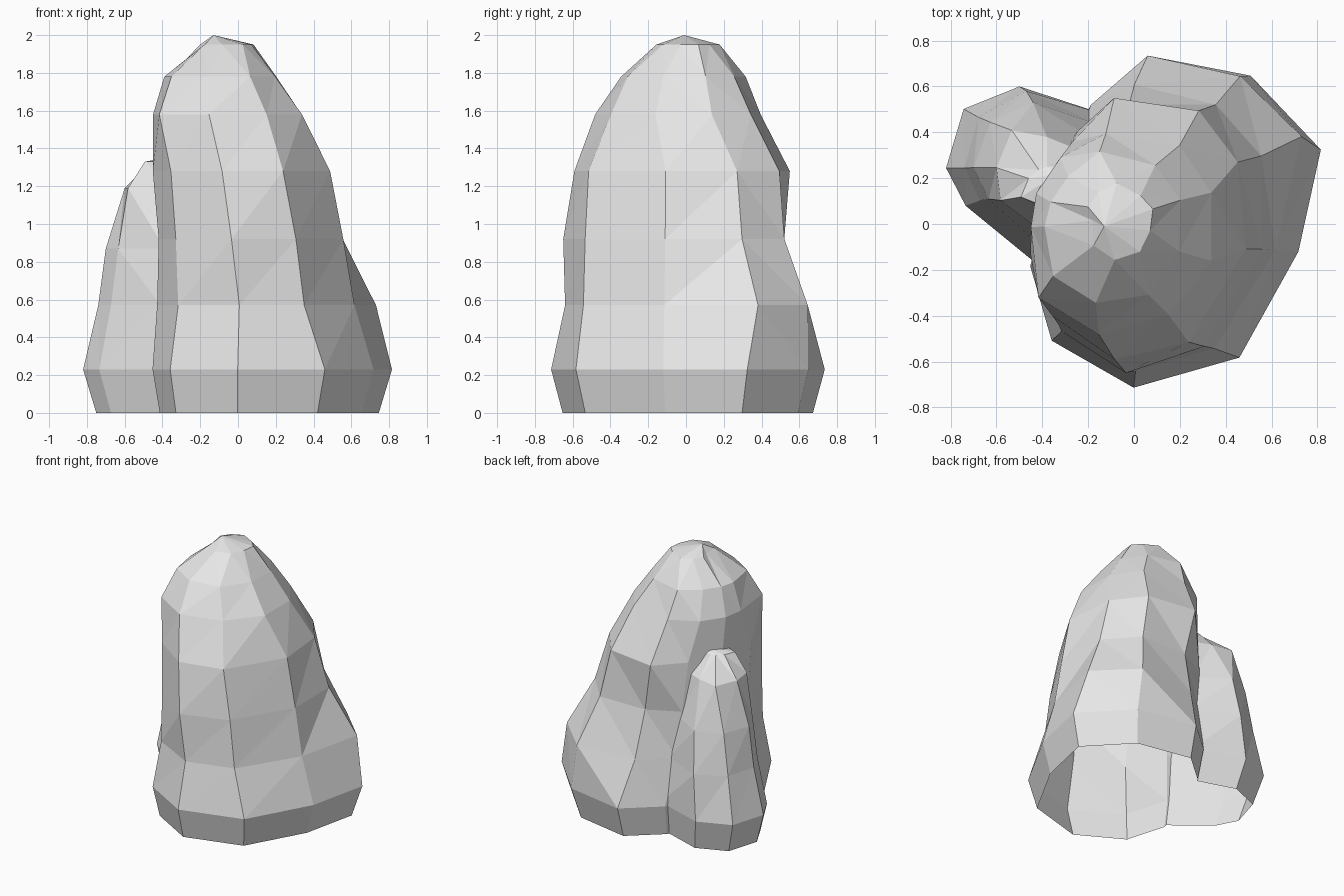
import bpy
import bmesh
from math import cos, sin, radians

# Remove the default cube
cube = bpy.data.objects.get("Cube")
if cube:
    bpy.data.objects.remove(cube, do_unlink=True)


def make_material(name, colour):
    material = bpy.data.materials.new(name)
    material.use_nodes = True
    material.diffuse_color = colour
    material.node_tree.nodes["Principled BSDF"].inputs["Base Color"].default_value = colour
    return material


def make_boulder(name, levels, apex, material):
    """Loft faceted rings of (height, centre x, centre y, angles, radii) up to an apex."""
    bm = bmesh.new()
    rings = []
    for height, centre_x, centre_y, angles, radii in levels:
        ring = []
        for angle, radius in zip(angles, radii):
            turn = radians(angle)
            x = centre_x + radius * cos(turn)
            y = centre_y + radius * sin(turn)
            ring.append(bm.verts.new((x, y, height)))
        rings.append(ring)

    # Side facets between neighbouring rings
    count = len(rings[0])
    for lower, upper in zip(rings, rings[1:]):
        for i in range(count):
            j = (i + 1) % count
            bm.faces.new((lower[i], lower[j], upper[j], upper[i]))

    # Flat underside and pointed cap
    bm.faces.new(reversed(rings[0]))
    tip = bm.verts.new(apex)
    for i in range(count):
        bm.faces.new((rings[-1][i], rings[-1][(i + 1) % count], tip))

    # Split the warped quads so that every facet is flat
    bmesh.ops.triangulate(bm, faces=[f for f in bm.faces if len(f.verts) == 4],
                          quad_method="SHORT_EDGE")
    bmesh.ops.recalc_face_normals(bm, faces=bm.faces)
    mesh = bpy.data.meshes.new(name)
    bm.to_mesh(mesh)
    bm.free()
    mesh.materials.append(material)
    boulder = bpy.data.objects.new(name, mesh)
    bpy.context.collection.objects.link(boulder)
    return boulder


def with_foot(levels, taper=0.915):
    """Add a ground ring, drawn in slightly from the widest ring."""
    height, centre_x, centre_y, angles, radii = levels[0]
    foot = (0, centre_x * taper, centre_y * taper, angles,
            [radius * taper for radius in radii])
    return [foot] + levels


def fuse(target, other):
    """Weld another solid into the target, leaving one outer shell."""
    union = target.modifiers.new("fuse", "BOOLEAN")
    union.operation = "UNION"
    union.solver = "EXACT"
    union.object = other
    bpy.context.view_layer.objects.active = target
    bpy.ops.object.modifier_apply(modifier=union.name)
    bpy.data.objects.remove(other, do_unlink=True)


def open_underside(boulder):
    """Remove the faces resting on the ground."""
    bm = bmesh.new()
    bm.from_mesh(boulder.data)
    resting = [f for f in bm.faces if all(v.co.z < 0.001 for v in f.verts)]
    bmesh.ops.delete(bm, geom=resting, context="FACES")
    bm.to_mesh(boulder.data)
    bm.free()


stone = make_material("grey stone", (0.8, 0.8, 0.8, 1))

# Tall main rock, leaning towards its narrow top and twisting slightly
base = [26, 61, 97, 123, 160, 197, 225, 258, 298, 348]
waist = [32, 62, 101, 129, 160, 196, 227, 260, 293, 347]
crown = [19, 53, 99, 132, 160, 182, 222, 259, 298, 338]
main_levels = [
    (.23, .15, 0, base, [.74, .74, .74, .62, .55, .63, .72, .73, .66, .58]),
    (.57, .12, 0, waist, [.72, .73, .62, .55, .53, .57, .64, .65, .59, .51]),
    (.92, .08, 0, waist, [.56, .59, .53, .52, .51, .52, .60, .66, .58, .49]),
    (1.28, .02, 0, waist, [.51, .56, .56, .46, .46, .49, .55, .60, .56, .48]),
    (1.58, -.06, 0, crown, [.42, .43, .40, .39, .39, .39, .48, .49, .45, .43]),
    (1.78, -.1, 0, crown, [.32, .32, .32, .28, .28, .29, .34, .35, .35, .32]),
    (1.95, -.05, .02, crown, [.14, .13, .16, .16, .16, .13, .17, .18, .16, .13]),
]
main_rock = make_boulder("main_rock", with_foot(main_levels), (-.13, -.01, 2), stone)

# Lower side rock whose ridge runs into the main one
side = [31, 90, 134, 181, 216, 280, 350]
side_levels = [
    (.23, -.5, .25, side, [.44, .35, .35, .32, .29, .43, .30]),
    (.57, -.47, .25, side, [.36, .33, .30, .27, .25, .35, .28]),
    (.87, -.44, .25, side, [.27, .28, .27, .26, .24, .30, .26]),
    (1.19, -.38, .25, side, [.15, .13, .22, .22, .25, .22, .20]),
    (1.33, -.38, .20, side, [.10, .05, .05, .08, .14, .14, .15]),
]
side_rock = make_boulder("side_rock", with_foot(side_levels), (-.33, .22, 1.36), stone)

# One continuous shell, open where it meets the ground
fuse(main_rock, side_rock)
open_underside(main_rock)
